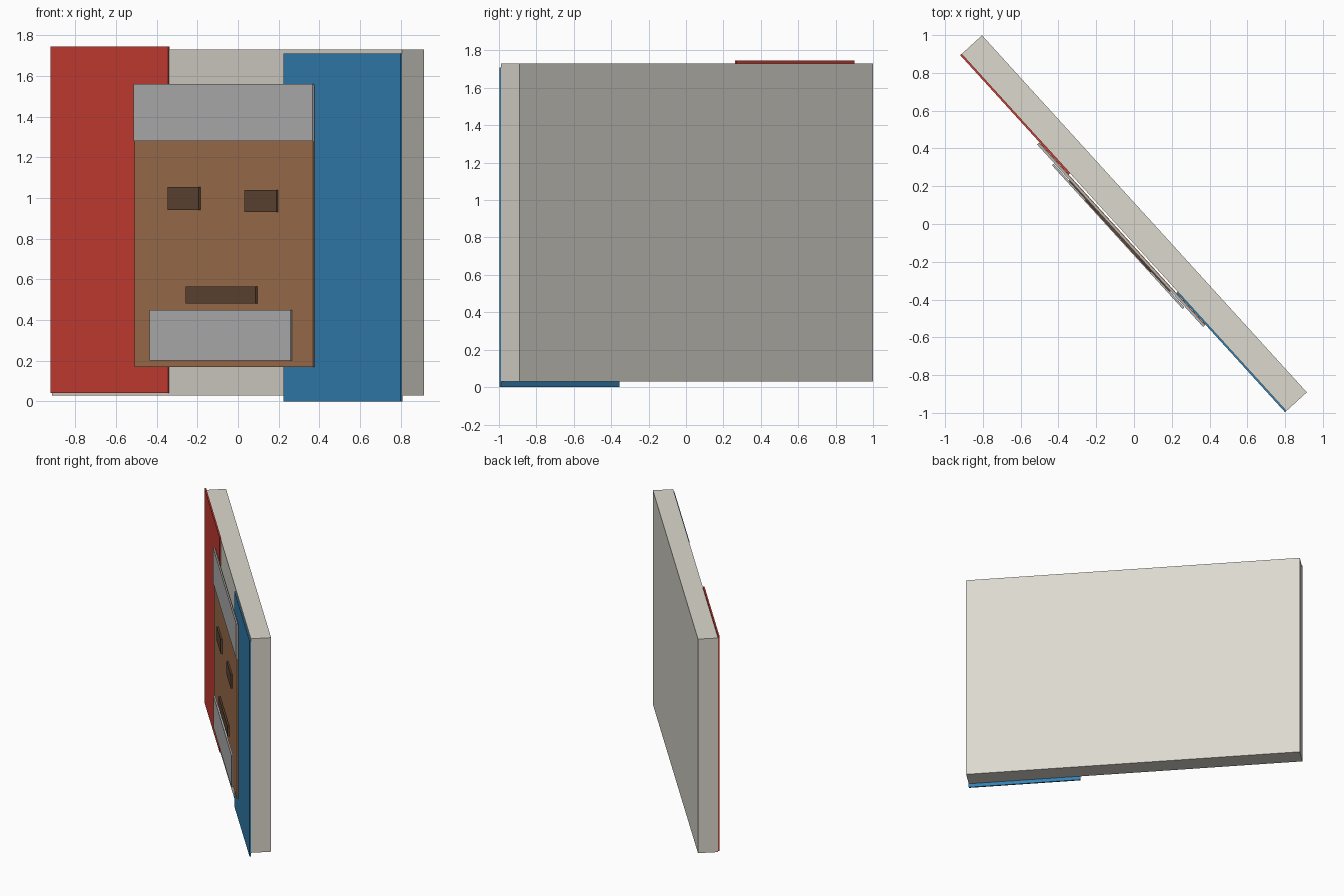
import bpy
from math import radians
from mathutils import Matrix

if "Cube" in bpy.data.objects:
    bpy.data.objects.remove(bpy.data.objects["Cube"])

# The whole panel is turned about z; parts are laid out in its own frame
TURN = Matrix.Rotation(radians(-47.7), 4, 'Z')


def material(name, rgb):
    mat = bpy.data.materials.new(name)
    mat.diffuse_color = (*rgb, 1)
    mat.use_nodes = True
    mat.node_tree.nodes["Principled BSDF"].inputs["Base Color"].default_value = mat.diffuse_color
    return mat


stone = material("stone", (0.72, 0.69, 0.62))
red = material("red", (0.62, 0.05, 0.035))
blue = material("blue", (0.035, 0.22, 0.46))
brown = material("brown", (0.36, 0.17, 0.08))
dark = material("dark_brown", (0.12, 0.065, 0.035))
grey = material("grey", (0.48, 0.48, 0.48))


def plate(name, left, right, bottom, top, back, front, mat):
    """Box spanning left..right along the panel, with depth toward the viewer."""
    bpy.ops.mesh.primitive_cube_add(size=1)
    ob = bpy.context.object
    ob.name = name
    centre = Matrix.Translation(((left + right) / 2, -(back + front) / 2, (bottom + top) / 2))
    size = Matrix.Diagonal((right - left, front - back, top - bottom, 1))
    ob.data.transform(TURN @ centre @ size)
    ob.data.materials.append(mat)
    return ob


# Backing slab and the two coloured side panels
plate("backing_slab", -1.28, 1.275, 0.03, 1.73, -0.077, 0.07, stone)
plate("red_panel", -1.281, -0.426, 0.04, 1.745, 0.068, 0.079, red)
plate("blue_panel", 0.42, 1.275, 0.0, 1.71, 0.068, 0.079, blue)

# Face, floating slightly in front of the slab
plate("face", -0.656, 0.647, 0.17, 1.555, 0.08, 0.091, brown)
plate("hair", -0.657, 0.649, 1.28, 1.56, 0.085, 0.096, grey)
plate("beard", -0.523, 0.506, 0.20, 0.45, 0.100, 0.112, grey)

# Eyes and mouth
plate("left_eye", -0.401, -0.175, 0.94, 1.055, 0.09, 0.103, dark)
plate("right_eye", 0.161, 0.394, 0.93, 1.04, 0.09, 0.103, dark)
plate("mouth", -0.265, 0.247, 0.48, 0.565, 0.095, 0.108, dark)
